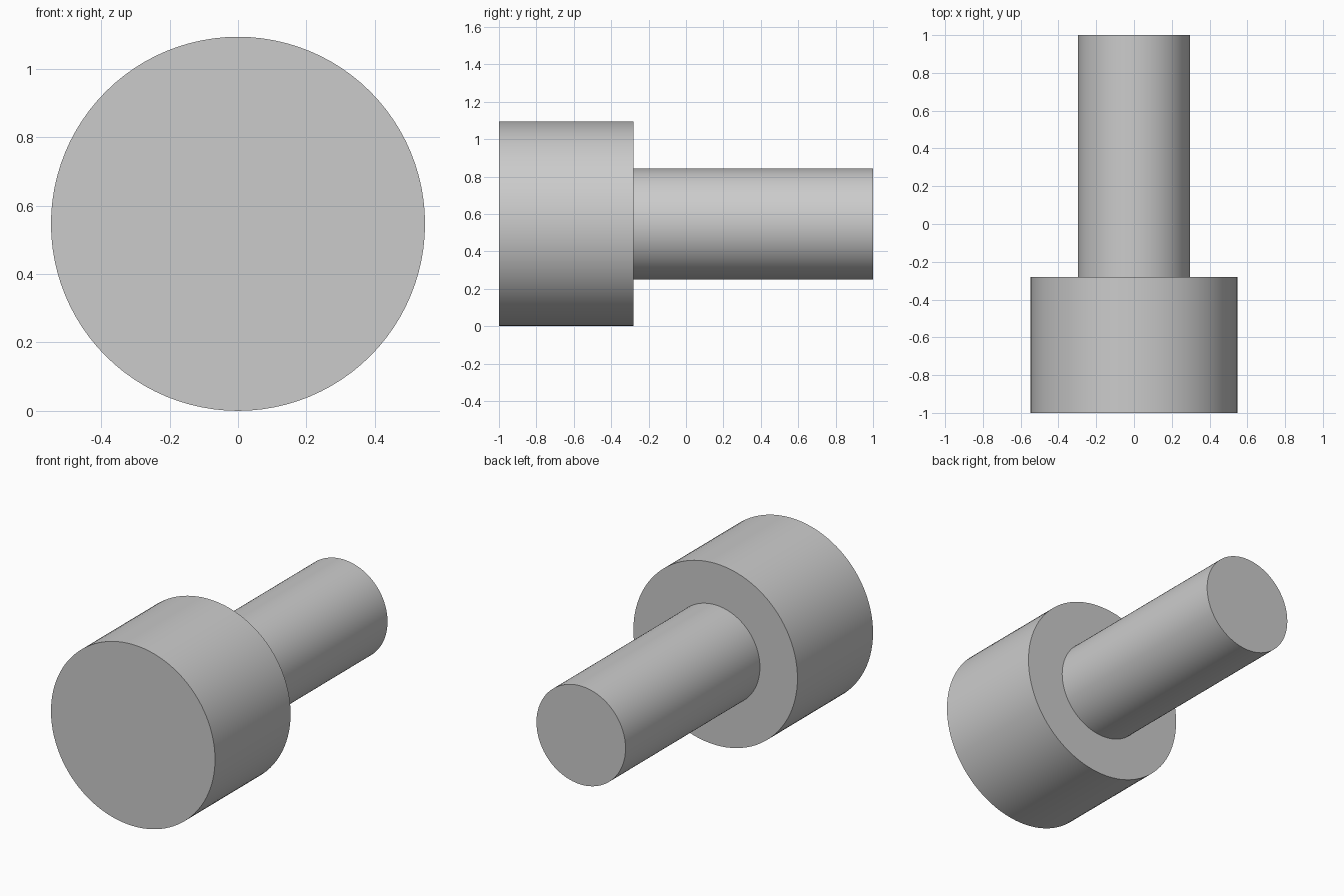
import bpy
import bmesh
import math

cube = bpy.data.objects.get("Cube")
if cube:
    bpy.data.objects.remove(cube, do_unlink=True)

HEAD_RADIUS = 0.547
SHAFT_RADIUS = 0.297
FRONT, SHOULDER, BACK = -1.0, -0.28, 1.0
SEGMENTS = 96

# Plain grey material
grey = bpy.data.materials.new("plain_grey")
grey.use_nodes = True
colour = (0.6, 0.6, 0.6, 1.0)
grey.diffuse_color = colour
grey.node_tree.nodes["Principled BSDF"].inputs["Base Color"].default_value = colour

# Half profile of head and shaft as (radius, y), turned around the y axis
profile = [(0, FRONT), (HEAD_RADIUS, FRONT), (HEAD_RADIUS, SHOULDER),
           (SHAFT_RADIUS, SHOULDER), (SHAFT_RADIUS, BACK), (0, BACK)]
bm = bmesh.new()
verts = [bm.verts.new((r, y, 0)) for r, y in profile]
edges = [bm.edges.new(pair) for pair in zip(verts, verts[1:])]
bmesh.ops.spin(bm, geom=verts + edges, cent=(0, 0, 0), axis=(0, 1, 0),
               angle=math.tau, steps=SEGMENTS)
bmesh.ops.remove_doubles(bm, verts=bm.verts, dist=0.0001)
bmesh.ops.recalc_face_normals(bm, faces=bm.faces)

mesh = bpy.data.meshes.new("headed_pin")
bm.to_mesh(mesh)
bm.free()
mesh.materials.append(grey)
pin = bpy.data.objects.new("headed_pin", mesh)
pin.location.z = HEAD_RADIUS
bpy.context.collection.objects.link(pin)

# Smooth round sides, crisp rims
bpy.ops.object.select_all(action="DESELECT")
pin.select_set(True)
bpy.context.view_layer.objects.active = pin
bpy.ops.object.shade_smooth_by_angle(angle=math.radians(30))
